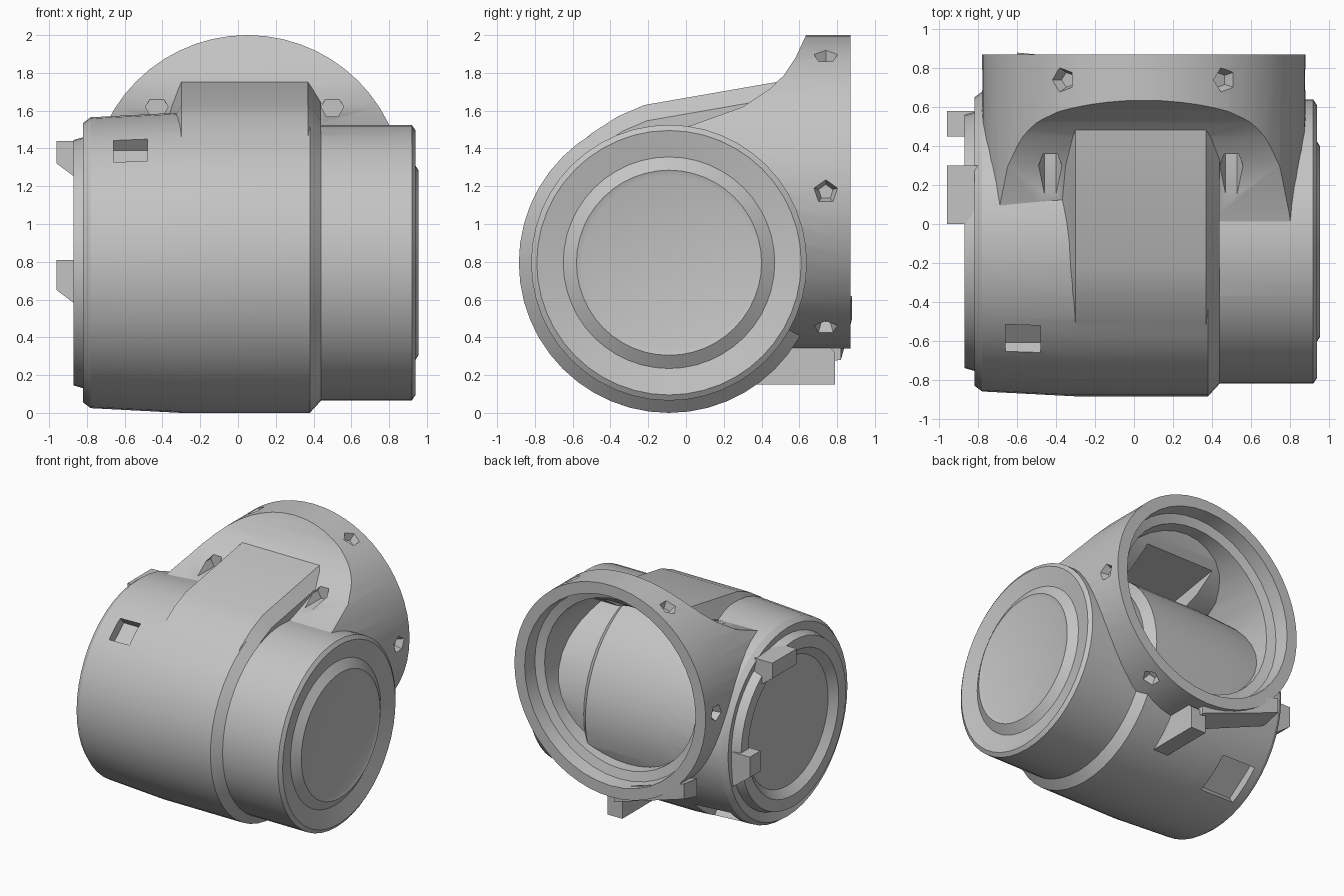
import bpy, bmesh
from math import cos, sin, pi, radians
from mathutils import Matrix, Vector

if "Cube" in bpy.data.objects:
    bpy.data.objects.remove(bpy.data.objects["Cube"])

grey = bpy.data.materials.new("light_grey_metal")
grey.use_nodes = True
colour = (0.55, 0.55, 0.55, 1)
grey.diffuse_color = colour
grey.node_tree.nodes["Principled BSDF"].inputs["Base Color"].default_value = colour

BARREL = (-0.09, 0.795)  # y, z of the sideways barrel axis
MOUTH = (0.05, 1.17)     # x, z of the rear opening axis


def loft(name, sections):
    """Skin a list of equal-length point loops and cap both ends."""
    bm = bmesh.new()
    loops = [[bm.verts.new(p) for p in s] for s in sections]
    n = len(loops[0])
    for a, b in zip(loops, loops[1:]):
        for i in range(n):
            j = (i + 1) % n
            bm.faces.new((a[i], a[j], b[j], b[i]))
    bm.faces.new(loops[0])
    bm.faces.new(loops[-1])
    bmesh.ops.recalc_face_normals(bm, faces=bm.faces)
    me = bpy.data.meshes.new(name)
    bm.to_mesh(me)
    bm.free()
    me.materials.append(grey)
    ob = bpy.data.objects.new(name, me)
    bpy.context.collection.objects.link(ob)
    return ob


def lathe(name, axis, profile, segments=40):
    """Turn (axial, radius) pairs about the barrel (x) or mouth (y) axis."""
    def point(a, r, t):
        if axis == "x":
            return (a, BARREL[0] + r * cos(t), BARREL[1] + r * sin(t))
        return (MOUTH[0] + r * cos(t), a, MOUTH[1] + r * sin(t))
    return loft(name, [[point(a, r, 2 * pi * i / segments) for i in range(segments)]
                       for a, r in profile])


def extrude_x(name, outline, stations):
    """Extrude a (y, z) outline along x, scaled about the barrel axis."""
    cy, cz = BARREL
    return loft(name, [[(x, cy + (y - cy) * s, cz + (z - cz) * s) for y, z in outline]
                       for x, s in stations])


def box(name, lo, hi, matrix):
    ob = loft(name, [[(lo[0], lo[1], z), (hi[0], lo[1], z), (hi[0], hi[1], z),
                      (lo[0], hi[1], z)] for z in (lo[2], hi[2])])
    ob.data.transform(matrix)
    return ob


def combine(target, tool, operation):
    mod = target.modifiers.new("combine", "BOOLEAN")
    mod.object, mod.operation, mod.solver = tool, operation, "EXACT"
    bpy.context.view_layer.objects.active = target
    bpy.ops.object.modifier_apply(modifier=mod.name)
    bpy.data.objects.remove(tool)


# Barrel drum with a stepped rim and a raised disc on each end
housing = lathe("housing", "x", [
    (-0.82, 0.50), (-0.87, 0.56), (-0.87, 0.65), (-0.80, 0.67), (-0.82, 0.74),
    (-0.78, 0.77), (-0.3, 0.795), (0.38, 0.795), (0.44, 0.73),
    (0.92, 0.73), (0.94, 0.70), (0.91, 0.56), (0.955, 0.49), (0.945, 0.46)], 48)

# Rear collar, with its front trimmed to a flared shoulder
shoulder_top = [(-0.1, 1.48), (0.05, 1.53), (0.3, 1.62), (0.45, 1.72),
                (0.52, 1.79), (0.58, 1.88), (0.64, 2.01)]
shoulder_outline = shoulder_top + [(0.95, 2.01), (0.95, 0.2), (-0.1, 0.2)]
collar = lathe("collar", "y", [(-0.08, 0.83), (0.87, 0.83)], 56)
shoulder = extrude_x("shoulder", shoulder_outline, [(-1, 1), (1, 1)])
combine(collar, shoulder, "INTERSECT")

# Raised centre band that rises tangentially towards the rear
arc = [(BARREL[0] + 0.788 * cos(radians(t)), BARREL[1] + 0.788 * sin(radians(t)))
       for t in range(136, 325, 8)]
band_outline = [(0.60, 1.77), (0.47, 1.75), (-0.22, 1.63), (-0.36, 1.57),
                (-0.5, 1.48)] + arc + [(0.60, 0.5)]
band = extrude_x("band", band_outline,
                 [(-0.37, 0.84), (-0.30, 1), (0.37, 1), (0.44, 0.9)])
combine(collar, band, "UNION")

# Thin-walled mouth and roof pocket, leaving the drum exposed inside the collar
mouth = lathe("mouth", "y", [(0.0, 0.62), (0.74, 0.66), (0.76, 0.73), (0.95, 0.75)])
lining_outline = ([(y + 0.07, z - 0.05) for y, z in shoulder_top] +
                  [(0.97, 2.01), (0.97, 0.2), (-0.05, 0.2)])
lining = extrude_x("lining", lining_outline, [(-1, 1), (1, 1)])
combine(mouth, lining, "INTERSECT")
pocket = extrude_x("pocket", band_outline, [(-0.27, 0.92), (0.33, 0.92)])
combine(mouth, pocket, "UNION")
combine(collar, mouth, "DIFFERENCE")
combine(housing, collar, "UNION")

# Screw sockets around the collar
for k in range(6):
    t = k * pi / 3
    out = Vector((cos(t), 0, sin(t)))
    side = Vector((-sin(t), 0, cos(t)))
    centre = Vector((MOUTH[0], 0.74, MOUTH[1]))
    rings = [[centre + out * d + side * r * cos(a) + Vector((0, r * sin(a), 0))
              for a in [2 * pi * i / 5 for i in range(5)]]
             for d, r in ((0.775, 0.04), (0.86, 0.08))]
    combine(housing, loft("socket", rings), "DIFFERENCE")

# Bolt pockets either side of the band
for x in (-0.43, 0.50):
    rings = [[(x + 0.06 * cos(i * pi / 3), y, 1.62 + 0.06 * sin(i * pi / 3))
              for i in range(6)] for y in (0.1, 0.36)]
    combine(housing, loft("bolt_pocket", rings), "DIFFERENCE")

# Square windows in the barrel, front and rear underside
for angle, half in ((130, 0.09), (306, 0.15)):
    place = (Matrix.Translation((-0.57, *BARREL)) @
             Matrix.Rotation(radians(angle - 90), 4, "X"))
    window = box("window", (-half, -half, 0.7), (half, half, 0.9), place)
    combine(housing, window, "DIFFERENCE")

parts = [housing]

# Lugs on the end rim
lug_spots = {"upper_lug": ((0.0, 1.2), (0.3, 1.44)),
             "rear_lug": ((0.45, 0.53), (0.58, 0.81))}
for name, (lo, hi) in lug_spots.items():
    tip = [(-0.96, y, z) for y, z in ((lo[0], lo[1] + 0.12), (hi[0], lo[1] + 0.12),
                                      (hi[0], hi[1]), (lo[0], hi[1]))]
    root = [(-0.8, y, z) for y, z in (lo, (hi[0], lo[1]), hi, (lo[0], hi[1]))]
    parts.append(loft(name, [root, tip]))

# Bracket under the collar with a fin rising along its lower edge
parts.append(loft("bracket", [[(x, y, z) for y, z in
                               ((0.36, 0.15), (0.79, 0.15), (0.79, 0.32),
                                (0.6, 0.5), (0.4, 0.4))] for x in (0.0, 0.13)]))
parts.append(loft("bracket_fin", [
    [(0.05, 0.55, 0.26), (0.05, 0.82, 0.28), (0.05, 0.82, 0.4), (0.05, 0.55, 0.4)],
    [(-0.6, 0.72, 0.46), (-0.6, 0.88, 0.5), (-0.6, 0.88, 0.62), (-0.6, 0.72, 0.6)]]))

# Smooth curved surfaces while keeping edges crisp
bpy.ops.object.select_all(action="DESELECT")
for ob in parts:
    ob.select_set(True)
bpy.context.view_layer.objects.active = housing
bpy.ops.object.shade_smooth_by_angle(angle=radians(25))
